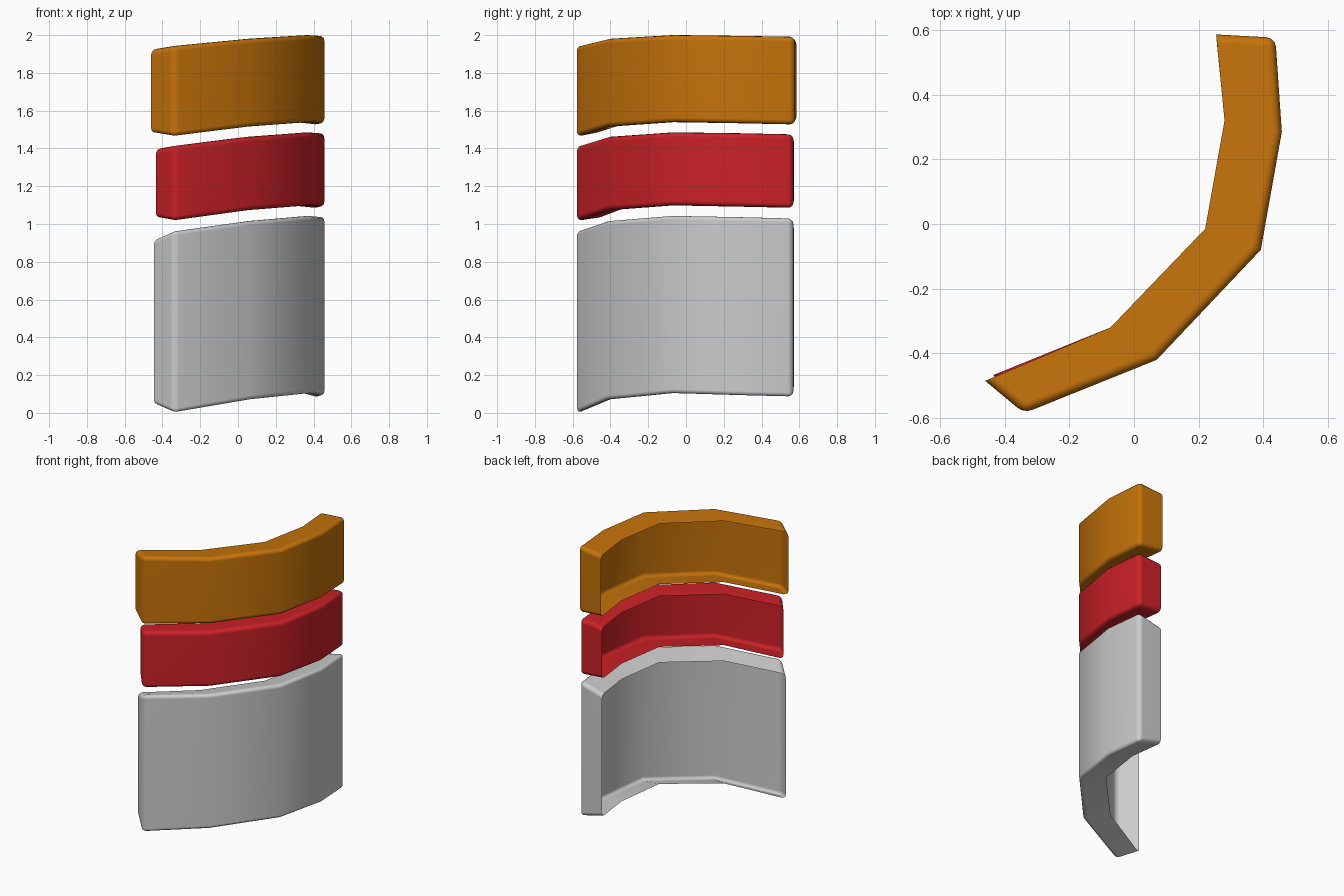
import bpy, bmesh, math

if "Cube" in bpy.data.objects:
    bpy.data.objects.remove(bpy.data.objects["Cube"])

# Plan of the bent panel: outer wall corners and the open inner rim
OUTER = [(-0.34, -0.585), (0.07, -0.42), (0.392, -0.08), (0.457, 0.285)]
INNER = [(-0.073, -0.32), (0.22, -0.015), (0.28, 0.32)]


def panel(name, tops, bottoms, inset, first_in, last_out, last_in, color=None):
    outer = OUTER + [last_out]
    inner = [first_in] + INNER + [last_in]
    bm = bmesh.new()
    ot = [bm.verts.new((x, y, z)) for (x, y), z in zip(outer, tops)]
    ob = [bm.verts.new((x, y, z)) for (x, y), z in zip(outer, bottoms)]
    it = [bm.verts.new((x, y, z - inset)) for (x, y), z in zip(inner, tops)]
    ib = [bm.verts.new((x, y, z + inset)) for (x, y), z in zip(inner, bottoms)]
    # outer wall, top and bottom strips; the concave back is left open
    for i in range(4):
        j = i + 1
        bm.faces.new((ob[i], ob[j], ot[j], ot[i]))
        bm.faces.new((ot[i], ot[j], it[j], it[i]))
        bm.faces.new((ib[i], ib[j], ob[j], ob[i]))
    # end caps
    bm.faces.new((ib[0], ob[0], ot[0], it[0]))
    bm.faces.new((it[4], ot[4], ob[4], ib[4]))
    # rounded rims
    bm.normal_update()
    sharp = [e for e in bm.edges
             if len(e.link_faces) == 2 and e.calc_face_angle() > math.radians(48)]
    bmesh.ops.bevel(bm, geom=sharp, offset=0.028, offset_type='OFFSET',
                    segments=3, profile=0.5, affect='EDGES', clamp_overlap=True)
    for f in bm.faces:
        f.smooth = True
    mesh = bpy.data.meshes.new(name)
    bm.to_mesh(mesh)
    bm.free()
    obj = bpy.data.objects.new(name, mesh)
    bpy.context.collection.objects.link(obj)
    mod = obj.modifiers.new("weighted_normals", 'WEIGHTED_NORMAL')
    mod.keep_sharp = True
    if color:
        mat = bpy.data.materials.new(name + "_paint")
        mat.diffuse_color = color
        mat.use_nodes = True
        mat.node_tree.nodes["Principled BSDF"].inputs["Base Color"].default_value = mat.diffuse_color
        mesh.materials.append(mat)
    return obj


# Tall grey lower panel
panel("lower_panel", [0.967, 1.022, 1.05, 1.043, 1.036],
      [-0.006, 0.064, 0.098, 0.087, 0.08], 0.047,
      (-0.445, -0.48), (0.433, 0.568), (0.255, 0.572))
# Red middle band
panel("middle_band", [1.414, 1.464, 1.488, 1.483, 1.477],
      [1.014, 1.07, 1.096, 1.089, 1.083], 0.017,
      (-0.435, -0.467), (0.433, 0.568), (0.255, 0.572), (0.6, 0.015, 0.02, 1))
# Orange upper band
panel("upper_band", [1.944, 1.984, 2.003, 1.999, 1.994],
      [1.46, 1.512, 1.536, 1.53, 1.524], 0.02,
      (-0.46, -0.485), (0.437, 0.576), (0.254, 0.586), (0.56, 0.17, 0.003, 1))
